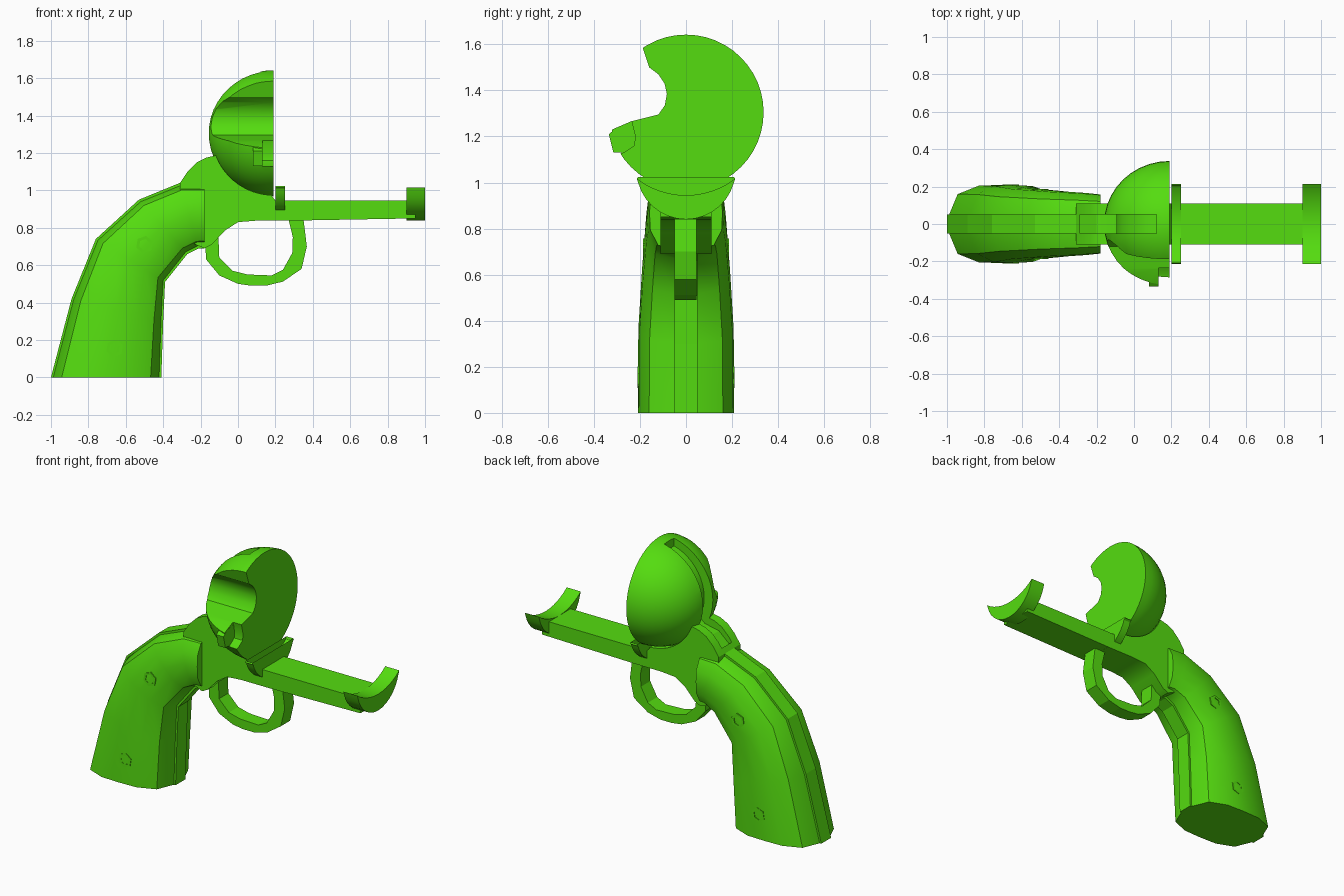
import bpy, bmesh, math
from mathutils import Vector

old = bpy.data.objects.get("Cube")
if old:
    bpy.data.objects.remove(old, do_unlink=True)

green = bpy.data.materials.new("bright green")
green.use_nodes = True
green.diffuse_color = (0.09, 0.72, 0.005, 1)
green.node_tree.nodes["Principled BSDF"].inputs["Base Color"].default_value = green.diffuse_color


def finish(name, bm, smooth=None):
    """Turn a bmesh into a green object, optionally smooth shaded."""
    bmesh.ops.recalc_face_normals(bm, faces=bm.faces)
    mesh = bpy.data.meshes.new(name)
    bm.to_mesh(mesh)
    bm.free()
    mesh.materials.append(green)
    ob = bpy.data.objects.new(name, mesh)
    bpy.context.scene.collection.objects.link(ob)
    if smooth:
        shade(ob, smooth)
    return ob


def shade(ob, angle):
    bpy.ops.object.select_all(action="DESELECT")
    ob.select_set(True)
    bpy.context.view_layer.objects.active = ob
    bpy.ops.object.shade_smooth_by_angle(angle=math.radians(angle))


def prism(name, outline, axis, start, end, smooth=None):
    """Extrude an outline along x (points are y, z) or y (points are x, z)."""
    bm = bmesh.new()
    place = (lambda p, d: (d, *p)) if axis == "x" else (lambda p, d: (p[0], d, p[1]))
    rings = [[bm.verts.new(place(p, d)) for p in outline] for d in (start, end)]
    for ring in rings:
        bm.faces.new(ring)
    for i in range(len(outline)):
        j = (i + 1) % len(outline)
        bm.faces.new((rings[0][i], rings[0][j], rings[1][j], rings[1][i]))
    return finish(name, bm, smooth)


def cut(ob, cutter):
    mod = ob.modifiers.new("cut", "BOOLEAN")
    mod.operation = "DIFFERENCE"
    mod.solver = "EXACT"
    mod.object = cutter
    cutter.hide_render = True
    bpy.context.view_layer.objects.active = ob
    bpy.ops.object.modifier_apply(modifier=mod.name)


def arc(cx, cz, r, a, b, n):
    return [(cx + r * math.cos(math.radians(a + (b - a) * i / n)),
             cz + r * math.sin(math.radians(a + (b - a) * i / n))) for i in range(n + 1)]


CX, CZ, R = 0.19, 1.305, 0.337

# Grip: back and front edge of each section, with its half width
sections = [((-1, 0), (-.41, 0), .205), ((-.89, .42), (-.4, .3), .203),
            ((-.76, .74), (-.39, .51), .187), ((-.53, .95), (-.27, .66), .172),
            ((-.31, 1.04), (-.21, .69), .163), ((-.18, 1.04), (-.18, .69), .155)]
half = [(0, .25), (.08, .78), (.28, 1), (.5, 1.02), (.72, 1), (.92, .78), (1, .25)]
around = half + [(t, -w) for t, w in reversed(half)]

bm = bmesh.new()
rings = []
for back, front, width in sections:
    b, f = Vector(back), Vector(front)
    inset = (f - b).normalized() * .012
    b, f = b + inset, f - inset
    ring = []
    for t, w in around:
        p = b.lerp(f, t)
        ring.append(bm.verts.new((p.x, w * width, p.y)))
    rings.append(ring)
for r0, r1 in zip(rings, rings[1:]):
    for i in range(len(around)):
        j = (i + 1) % len(around)
        bm.faces.new((r0[i], r0[j], r1[j], r1[i]))
bm.faces.new(rings[0])
bm.faces.new(rings[-1])
finish("grip_panels", bm, 38)

# Strap running round the edge of the grip
strap = [s[0] for s in sections] + [s[1] for s in reversed(sections)]
prism("grip_strap", strap, "y", -.05, .05)

# Hexagonal grip screws with a sunken centre
for side, label in ((-1, "right"), (1, "left")):
    for place, x, z, y in (("upper", -.5, .71, .187), ("lower", -.66, .155, .21)):
        bm = bmesh.new()
        loops = []
        for radius, depth in ((.047, y - .03), (.047, y), (.03, y), (.03, y - .006)):
            loops.append([bm.verts.new((px, side * depth, pz))
                          for px, pz in arc(x, z, radius, 20, 320, 5)])
        for l0, l1 in zip(loops, loops[1:]):
            for i in range(6):
                j = (i + 1) % 6
                bm.faces.new((l0[i], l0[j], l1[j], l1[i]))
        bm.faces.new(loops[0])
        bm.faces.new(loops[-1])
        finish(f"{label}_{place}_screw", bm)

# Frame behind and below the dome
frame_outline = [(-.31, 1.0), (-.31, 1.04), (-.27, 1.1), (-.22, 1.15), (-.17, 1.175)]
frame_outline += arc(CX, CZ, R - .006, 201, 268, 12)
frame_outline += [(.2, .945), (.3, .945), (.3, .838), (.1, .838), (0, .83), (-.07, .785),
                  (-.14, .71), (-.18, .69), (-.25, .72)]
frame = prism("frame", frame_outline, "y", -.11, .11, 30)

# Long flat bed with two curved cradles
prism("barrel_bed", [(.28, .838), (.95, .85), (.95, .945), (.28, .945)], "y", -.11, .11)
for name, x0, x1, low in (("rear_cradle", .2, .25, .865), ("front_cradle", .9, 1.0, .84)):
    outline = arc(0, 1.3, .355, 233, 307, 12) + arc(0, low + .215, .215, -15, -165, 14)
    prism(name, outline, "x", x0, x1, 30)

# Trigger guard loop
guard = [(-.175, .7), (-.17, .63), (-.1, .545), (0, .5), (.07, .49), (.15, .49), (.24, .512),
         (.34, .58), (.368, .7), (.35, .845), (.27, .845), (.293, .75), (.29, .665), (.24, .575),
         (.18, .545), (.05, .55), (-.03, .57), (-.1, .64), (-.105, .76)]
prism("trigger_guard", guard, "y", -.05, .045)

# Half dome facing backwards
bm = bmesh.new()
bmesh.ops.create_uvsphere(bm, u_segments=40, v_segments=24, radius=R)
bmesh.ops.bisect_plane(bm, geom=bm.verts[:] + bm.edges[:] + bm.faces[:], dist=1e-5,
                       plane_co=(0, 0, 0), plane_no=(1, 0, 0), clear_outer=True)
bmesh.ops.holes_fill(bm, edges=[e for e in bm.edges if e.is_boundary])
for v in bm.verts:
    v.co = (v.co.x * 1.04 + CX, v.co.y, v.co.z + CZ)
dome = finish("dome", bm)

# Side notch, rim pocket and rear slot are cut away
notch = prism("notch_cutter", [(-.26, 1.8), (-.19, 1.59), (-.16, 1.5), (-.12, 1.47), (-.093, 1.43),
              (-.083, 1.385), (-.092, 1.335), (-.12, 1.295), (-.24, 1.265), (-.31, 1.235),
              (-.5, 1.13), (-.5, 1.8)], "x", -.4, .4)
pocket = prism("pocket_cutter", [(-.4, 1.28), (-.4, 1.1), (-.27, 1.13), (-.225, 1.16),
               (-.22, 1.2), (-.24, 1.28)], "x", .13, .3)
slot_outline = [(-.29, 1.7), (-.29, 1.04), (-.2, 1.12), (-.1, 1.14)]
slot_outline += arc(CX, CZ, .285, 208, 104.2, 14) + [(.12, 1.7)]
slot = prism("slot_cutter", slot_outline, "y", -.05, .05)
for tool in (notch, pocket, slot):
    cut(dome, tool)
cut(frame, slot)
for tool in (notch, pocket, slot):
    bpy.data.objects.remove(tool, do_unlink=True)
shade(dome, 30)
shade(frame, 30)

# Small lip beside the rim pocket
prism("rim_lip", [(-.335, 1.21), (-.315, 1.13), (-.26, 1.13), (-.22, 1.17), (-.23, 1.25),
                  (-.3, 1.238)], "x", .08, .131)
